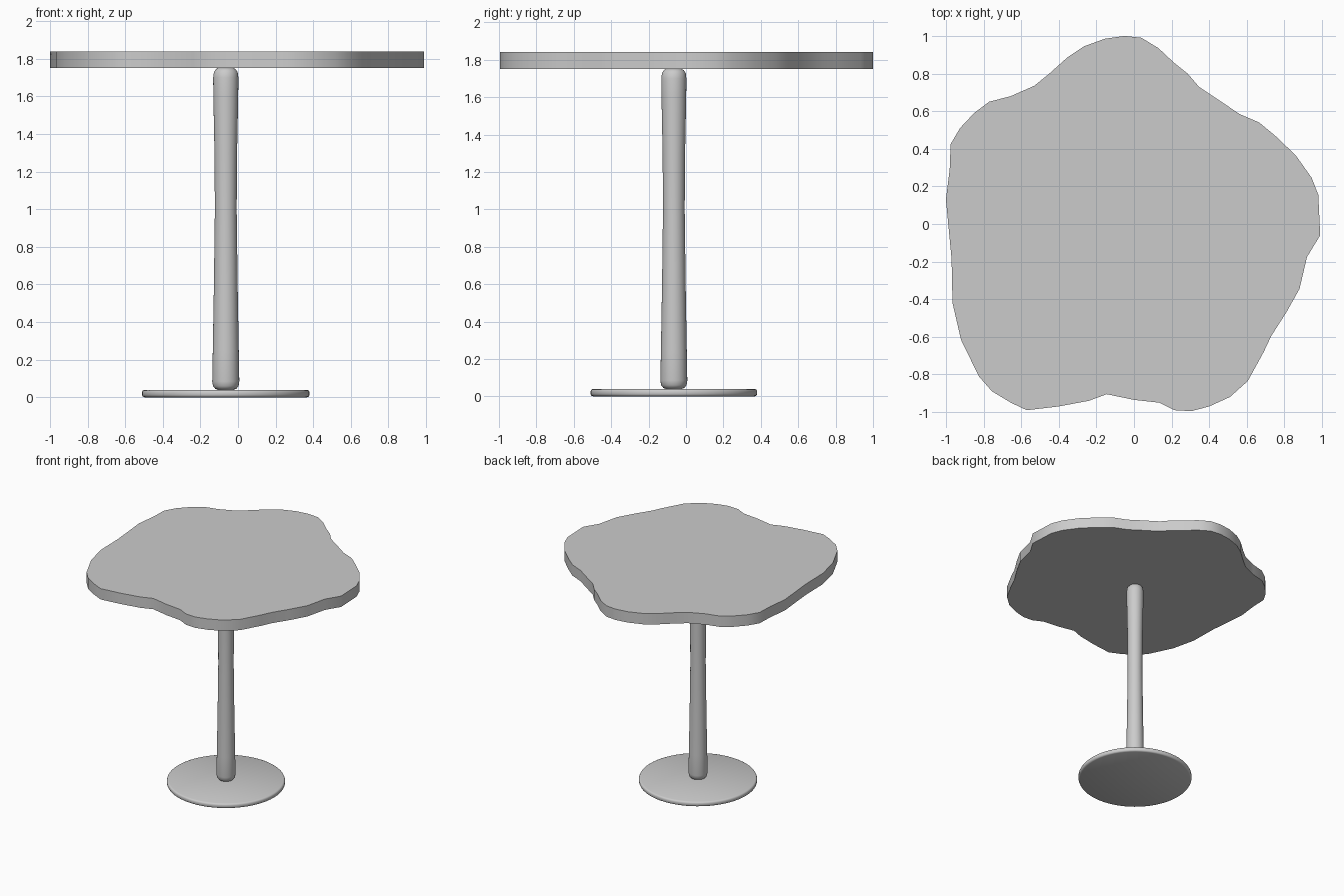
import bpy, bmesh, math

CX, CY = -0.065, -0.065  # pedestal axis


def finish(bm, name, angle):
    bmesh.ops.recalc_face_normals(bm, faces=bm.faces)
    mesh = bpy.data.meshes.new(name)
    bm.to_mesh(mesh)
    bm.free()
    ob = bpy.data.objects.new(name, mesh)
    bpy.context.collection.objects.link(ob)
    bpy.ops.object.select_all(action='DESELECT')
    ob.select_set(True)
    bpy.context.view_layer.objects.active = ob
    bpy.ops.object.shade_smooth_by_angle(angle=math.radians(angle))
    return ob


def lathe(name, profile, sides, angle=40):
    """Turn (radius, z) rings around the pedestal axis and cap both ends."""
    bm = bmesh.new()
    rings = [[bm.verts.new((CX + r * math.cos(2 * math.pi * i / sides),
                            CY + r * math.sin(2 * math.pi * i / sides), z))
              for i in range(sides)] for r, z in profile]
    for a, b in zip(rings, rings[1:]):
        for i in range(sides):
            j = (i + 1) % sides
            bm.faces.new((a[i], a[j], b[j], b[i]))
    bm.faces.new(rings[0][::-1])
    bm.faces.new(rings[-1])
    return finish(bm, name, angle)


# Wavy slab top, outline clockwise from the back
outline = [
    (-0.05, 1.0), (0.04, 0.99), (0.13, 0.935), (0.21, 0.86), (0.285, 0.80),
    (0.345, 0.73), (0.465, 0.65), (0.56, 0.585), (0.665, 0.54), (0.75, 0.47),
    (0.86, 0.365), (0.945, 0.245), (0.98, 0.155), (0.99, -0.06), (0.92, -0.175),
    (0.88, -0.345), (0.81, -0.47), (0.73, -0.595), (0.69, -0.68), (0.605, -0.835),
    (0.51, -0.92), (0.40, -0.97), (0.305, -0.995), (0.215, -0.99), (0.135, -0.95),
    (0.0, -0.935), (-0.145, -0.905), (-0.24, -0.94), (-0.40, -0.97), (-0.57, -0.99),
    (-0.655, -0.95), (-0.755, -0.89), (-0.825, -0.81), (-0.92, -0.615),
    (-0.965, -0.42), (-0.97, -0.185), (-1.0, 0.13), (-0.98, 0.29), (-0.975, 0.425),
    (-0.925, 0.51), (-0.85, 0.59), (-0.77, 0.65), (-0.655, 0.68), (-0.53, 0.735),
    (-0.45, 0.80), (-0.355, 0.885), (-0.265, 0.945), (-0.155, 0.985)]
bm = bmesh.new()
face = bm.faces.new([bm.verts.new((x, y, 1.75)) for x, y in outline])
ext = bmesh.ops.extrude_face_region(bm, geom=[face], use_keep_orig=True)
for v in ext['geom']:
    if isinstance(v, bmesh.types.BMVert):
        v.co.z = 1.84
finish(bm, "table_top", 45)

# Slightly waisted pedestal column with rounded ends
lathe("column", [
    (0.035, 0.037), (0.056, 0.045), (0.068, 0.06), (0.072, 0.085), (0.069, 0.25),
    (0.063, 0.6), (0.058, 1.0), (0.06, 1.3), (0.066, 1.6), (0.067, 1.7),
    (0.063, 1.73), (0.052, 1.745), (0.04, 1.751)], 32, 60)

# Round foot plate with softened rim
lathe("base_plate", [
    (0.432, 0.0), (0.441, 0.004), (0.445, 0.012), (0.445, 0.028),
    (0.441, 0.036), (0.432, 0.04)], 64)
